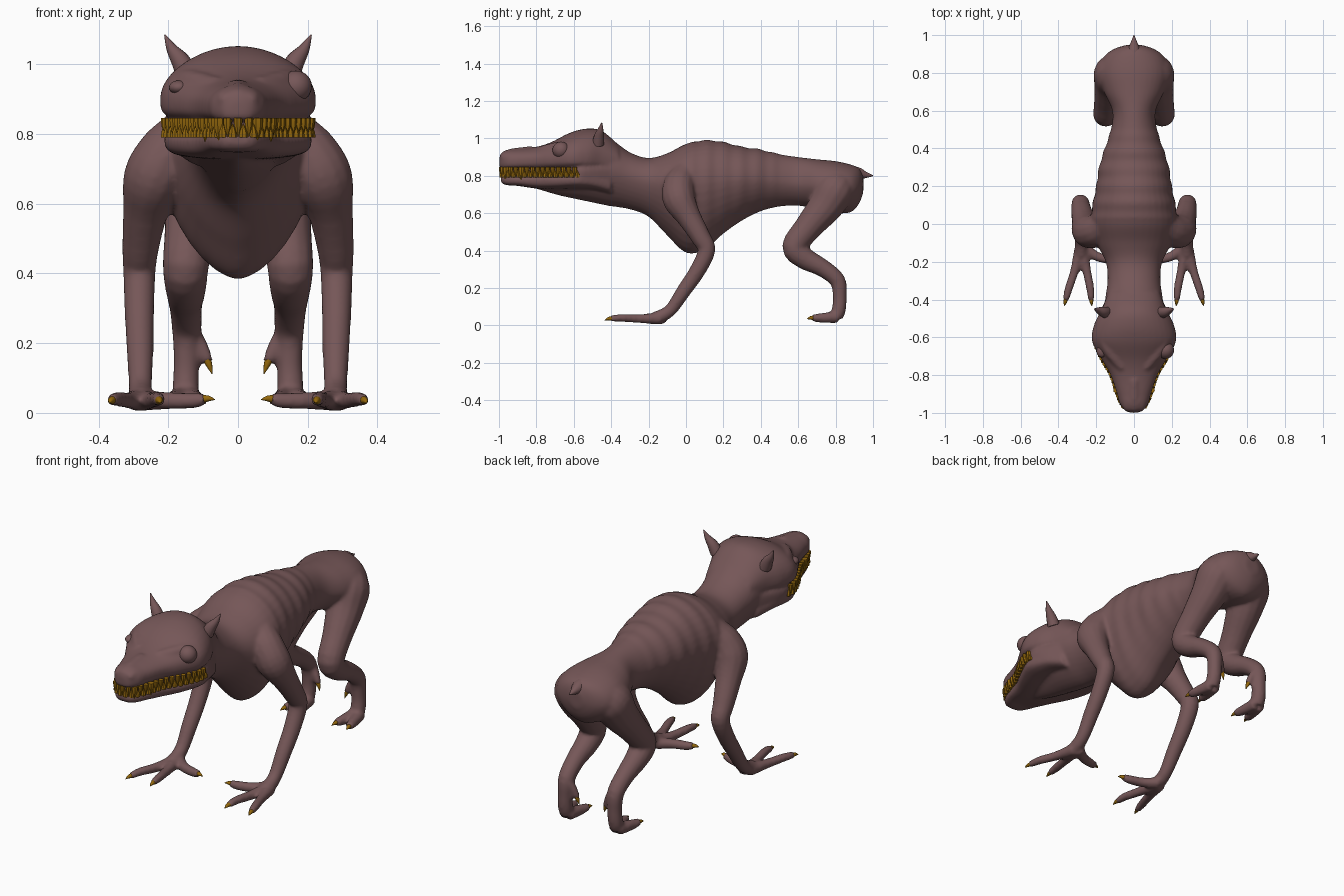
import bpy, bmesh, math
from mathutils import Vector, Quaternion

if "Cube" in bpy.data.objects:
    bpy.data.objects.remove(bpy.data.objects["Cube"], do_unlink=True)


def material(name, rgb):
    m = bpy.data.materials.new(name)
    m.use_nodes = True
    m.diffuse_color = (*rgb, 1)
    node = m.node_tree.nodes["Principled BSDF"]
    node.inputs["Base Color"].default_value = (*rgb, 1)
    node.inputs["Roughness"].default_value = 0.7
    return m


HIDE = material("mauve hide", (0.18, 0.095, 0.097))
GOLD = material("dull gold", (0.3, 0.14, 0.004))


def spline(pts, n):
    """Smooth resampling of tuples of any length."""
    out = []
    for i in range(len(pts) - 1):
        a, b, c, d = (pts[min(max(j, 0), len(pts) - 1)] for j in range(i - 1, i + 3))
        for k in range(n):
            t = k / n
            out.append(tuple(q + t / 2 * (r - p + t * (2 * p - 5 * q + 4 * r - s + t * (3 * (q - r) + s - p)))
                             for p, q, r, s in zip(a, b, c, d)))
    return out + [tuple(pts[-1])]


def skin_rings(bm, rings):
    rows = [[bm.verts.new(p) for p in ring] for ring in rings]
    count = len(rows[0])
    for a, b in zip(rows, rows[1:]):
        for i in range(count):
            j = (i + 1) % count
            bm.faces.new((a[i], a[j], b[j], b[i]))
    bm.faces.new(rows[0][::-1])
    bm.faces.new(rows[-1])


def tube(bm, pts, side=1, sides=14, n=4):
    """Tapered round limb through (x, y, z, radius) points."""
    pts = spline(pts, n)
    centres = [Vector((p[0] * side, p[1], p[2])) for p in pts]
    rings, turn, last = [], Quaternion(), Vector((0, 0, 1))
    for i, c in enumerate(centres):
        d = (centres[min(i + 1, len(pts) - 1)] - centres[max(i - 1, 0)]).normalized()
        turn = last.rotation_difference(d) @ turn
        last = d
        rings.append([c + turn @ Vector((math.cos(a), math.sin(a), 0)) * max(pts[i][3], 0.001)
                      for a in (2 * math.pi * k / sides for k in range(sides))])
    skin_rings(bm, rings)


def loft(bm, sections, low=1.0, ripple=0.0, sides=36):
    """Body volume through (y, top, widest height, bottom, half width) sections."""
    rings = []
    for y, top, mid, bottom, w in spline(sections, 6):
        if 0.02 < y < 0.5:
            wave = ripple * math.sin(y * math.tau / 0.09)
            w, top = w + wave, top + wave
        ring = []
        for k in range(sides):
            a = math.tau * k / sides
            c, s = math.cos(a), math.sin(a)
            e = 1 if s > 0 else low
            x = math.copysign(abs(c) ** e, c) * w
            z = mid + (s * (top - mid) if s > 0 else -abs(s) ** e * (mid - bottom))
            ring.append((x, y, z))
        rings.append(ring)
    skin_rings(bm, rings)


def finish(bm, name, mat, angle=60, voxel=0):
    bmesh.ops.recalc_face_normals(bm, faces=bm.faces[:])
    mesh = bpy.data.meshes.new(name)
    bm.to_mesh(mesh)
    bm.free()
    mesh.materials.append(mat)
    ob = bpy.data.objects.new(name, mesh)
    bpy.context.collection.objects.link(ob)
    bpy.ops.object.select_all(action='DESELECT')
    ob.select_set(True)
    bpy.context.view_layer.objects.active = ob
    if voxel:
        fuse = ob.modifiers.new("fuse", 'REMESH')
        fuse.mode, fuse.voxel_size = 'VOXEL', voxel
        soften = ob.modifiers.new("soften", 'SMOOTH')
        soften.factor, soften.iterations = 0.5, 6
        for m in ("fuse", "soften"):
            bpy.ops.object.modifier_apply(modifier=m)
    bpy.ops.object.shade_smooth_by_angle(angle=math.radians(angle))


# Throat, neck, rib cage, waist and rump
body = bmesh.new()
loft(body, [
    (-.8, .82, .78, .73, .05), (-.68, .88, .81, .695, .1), (-.55, .98, .86, .667, .155),
    (-.42, 1.0, .84, .64, .155), (-.3, .925, .8, .62, .14),
    (-.2, .895, .77, .58, .15), (-.1, .92, .75, .48, .2), (0, .97, .75, .388, .23),
    (.1, .99, .76, .405, .22), (.2, .98, .77, .49, .2), (.3, .955, .78, .56, .185),
    (.4, .94, .78, .61, .155), (.5, .915, .77, .635, .122), (.6, .9, .76, .64, .115),
    (.7, .888, .75, .62, .16), (.8, .878, .74, .6, .187), (.88, .86, .74, .605, .163),
    (.925, .84, .74, .65, .11), (.948, .8, .75, .71, .04)], low=1.2, ripple=0.003)

# Skull with a flat palate, jaw, and the recessed mouth between them
loft(body, [
    (-.998, .9, .87, .845, .025), (-.985, .925, .875, .84, .05), (-.95, .94, .88, .838, .076),
    (-.9, .943, .885, .838, .09),
    (-.8, .955, .89, .838, .124), (-.72, .98, .89, .838, .17), (-.62, 1.03, .9, .836, .222),
    (-.53, 1.052, .9, .836, .21), (-.45, 1.04, .9, .83, .17), (-.36, .965, .88, .8, .135)], low=0.5)
loft(body, [
    (-.99, .8, .785, .768, .03), (-.975, .808, .785, .754, .052), (-.94, .808, .785, .748, .074),
    (-.9, .808, .785, .746, .09),
    (-.8, .808, .785, .732, .122), (-.7, .808, .785, .728, .174), (-.6, .812, .79, .73, .212),
    (-.5, .815, .785, .725, .192), (-.4, .81, .76, .7, .15)], low=0.55)
loft(body, [
    (-.965, .86, .825, .78, .045), (-.8, .86, .825, .78, .103), (-.62, .87, .825, .77, .195),
    (-.54, .9, .825, .75, .208), (-.4, .9, .825, .72, .15)], low=0.6)

# Nose bridge, nostril pads and brow ridges
tube(body, [(0, -.985, .9, .024), (0, -.93, .91, .036), (0, -.82, .93, .03)])
HAND = [
    [(.285, -.14, .037, .034), (.315, -.25, .036, .024), (.345, -.34, .04, .022), (.362, -.405, .036, .017)],
    [(.275, -.14, .037, .034), (.25, -.25, .036, .024), (.232, -.34, .04, .022), (.226, -.405, .036, .017)],
    [(.27, -.12, .037, .03), (.2, -.17, .035, .026), (.13, -.19, .035, .023), (.095, -.2, .04, .018)]]
FOOT = [
    [(.16, .81, .045, .034), (.18, .73, .04, .027), (.192, .675, .04, .02)],
    [(.14, .81, .045, .034), (.125, .73, .04, .027), (.115, .675, .04, .02)],
    [(.135, .825, .23, .028), (.105, .815, .19, .021), (.086, .81, .145, .016)]]
claws = bmesh.new()
for side in (1, -1):
    tube(body, [(.028, -.985, .893, .022), (.036, -.95, .9, .03), (.04, -.9, .9, .02)], side)
    tube(body, [(.17, -.59, .955, .03), (.13, -.67, .95, .034), (.06, -.76, .938, .026)], side)
    # Foreleg, starting at the shoulder blade
    tube(body, [
        (.11, .02, .86, .06), (.165, -.02, .785, .08), (.21, -.04, .735, .086), (.243, -.035, .67, .088),
        (.265, .015, .58, .066), (.28, .08, .47, .053), (.283, .11, .4, .047), (.283, .06, .29, .043),
        (.281, -.015, .18, .039), (.28, -.085, .08, .034), (.28, -.16, .038, .037)], side)
    # Hind leg
    tube(body, [
        (.085, .83, .77, .085), (.105, .795, .72, .108), (.12, .74, .63, .093), (.138, .65, .52, .074),
        (.15, .58, .42, .067), (.15, .635, .358, .059), (.15, .73, .307, .048), (.147, .81, .24, .043),
        (.148, .822, .15, .037), (.15, .817, .085, .038), (.15, .803, .045, .036)], side)
    # Toes, each ending in a claw
    for toe in HAND + FOOT:
        tube(body, toe, side, sides=10)
        a, b = Vector(toe[-2][:3]), Vector(toe[-1][:3])
        d = (b - a).normalized()
        mid, tip = b + d * 0.01, b + d * 0.03 - Vector((0, 0, .006))
        tube(claws, [(*(b - d * 0.012), .0125), (*mid, .009), (*tip, .001)], side, sides=8)
finish(body, "body", HIDE, voxel=0.009)
finish(claws, "claws", GOLD)

# Ears and tail
ears = bmesh.new()
for side in (1, -1):
    tube(ears, [(.145, -.47, .97, .032), (.165, -.465, 1.01, .027), (.19, -.457, 1.045, .016),
                (.21, -.45, 1.085, .002)], side)
finish(ears, "ears", HIDE)
tail = bmesh.new()
tube(tail, [(0, .86, .815, .045), (0, .92, .812, .034), (0, .96, .804, .018), (0, 1.0, .8, .002)])
finish(tail, "tail", HIDE)

# Eyes: a large bulging left one and a small narrowed right one
for name, loc, size in (("left_eye", (.166, -.668, .937), (.046, .046, .045)),
                        ("right_eye", (-.17, -.672, .934), (.028, .034, .02))):
    eye = bmesh.new()
    bmesh.ops.create_uvsphere(eye, u_segments=24, v_segments=14, radius=1)
    for v in eye.verts:
        v.co = Vector(p * s for p, s in zip(v.co, size)) + Vector(loc)
    finish(eye, name, HIDE)

# Teeth: interlocking upper and lower rows spaced evenly along the lips
lips = spline([(0, -.988), (.03, -.982), (.052, -.966), (.073, -.938), (.088, -.9), (.121, -.8),
               (.167, -.72), (.206, -.63), (.208, -.575)], 12)
teeth = bmesh.new()
gap, travelled, index = 0.0155, 0.0, 0
for p, q in zip(lips, lips[1:]):
    step = math.dist(p, q)
    while travelled + step >= gap * index:
        t = (gap * index - travelled) / step
        x, y = (a + (b - a) * t for a, b in zip(p, q))
        big = 1.3 if index in (4, 10) else 1.0
        upper = index % 2 == 0
        base, tip = (.846, .838 - .046 * big) if upper else (.79, .796 + .034 * big)
        for side in ((1, -1) if index else (1,)):
            tube(teeth, [(x, y, base, .0125 * big), (x, y, base * .6 + tip * .4, .0115 * big),
                         (x, y - .003, tip, .001)], side, sides=7, n=2)
        index += 1
    travelled += step
finish(teeth, "teeth", GOLD, angle=40)
